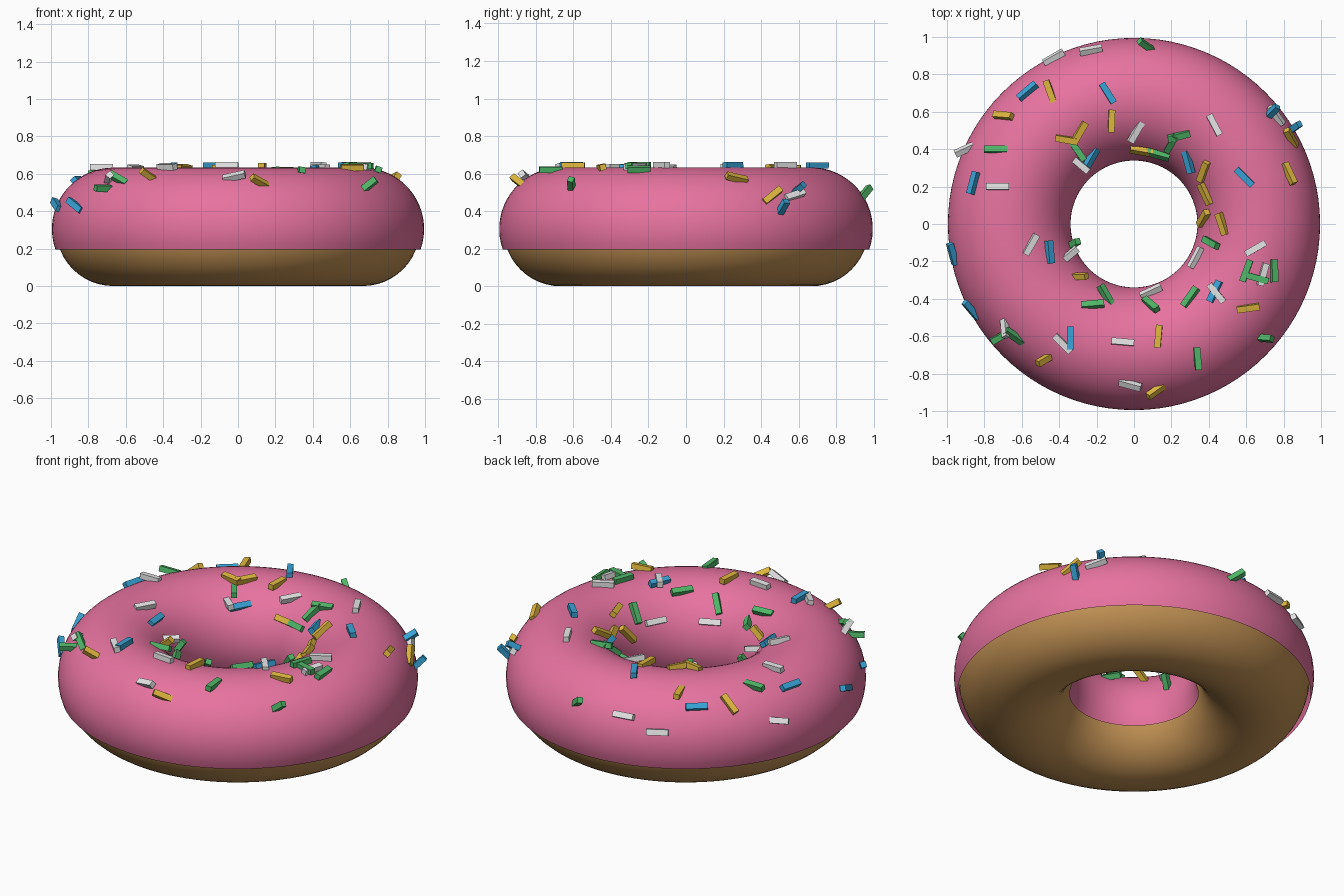
import bpy, bmesh, math
from mathutils import Vector, Matrix

if "Cube" in bpy.data.objects:
    bpy.data.objects.remove(bpy.data.objects["Cube"])

MAJOR, MID_Z = 0.667, 0.305      # ring radius and height of the tube centre
DOUGH_R, ICING_R = 0.305, 0.328  # tube radii
SIT_R = 0.341                    # tube radius on which sprinkle centres sit


def material(name, rgb):
    m = bpy.data.materials.new(name)
    m.diffuse_color = (*rgb, 1)
    m.use_nodes = True
    m.node_tree.nodes["Principled BSDF"].inputs["Base Color"].default_value = m.diffuse_color
    return m


def add_object(name, bm, mat):
    mesh = bpy.data.meshes.new(name)
    bm.to_mesh(mesh)
    bm.free()
    mesh.materials.append(mat)
    ob = bpy.data.objects.new(name, mesh)
    bpy.context.collection.objects.link(ob)
    return ob


def tube(name, radius, start, end, steps, mat, segments=96):
    """Sweep an arc of the tube's section around the z axis."""
    bm = bmesh.new()
    closed = end - start >= 2 * math.pi - 1e-6
    rings = []
    for i in range(steps if closed else steps + 1):
        a = start + (end - start) * i / steps
        r, z = MAJOR + radius * math.cos(a), MID_Z + radius * math.sin(a)
        rings.append([bm.verts.new((r * math.cos(t), r * math.sin(t), z))
                      for t in (2 * math.pi * k / segments for k in range(segments))])
    for i in range(steps):
        lo, hi = rings[i], rings[(i + 1) % len(rings)]
        for k in range(segments):
            n = (k + 1) % segments
            bm.faces.new((lo[k], lo[n], hi[n], hi[k])).smooth = True
    return add_object(name, bm, mat)


def sprinkles(name, mat, spots):
    """Small bars on the icing: x, y, heading and optional pitch in degrees."""
    bm = bmesh.new()
    for x, y, heading, *pitch in spots:
        h, p = math.radians(heading), math.radians(pitch[0] if pitch else 0)
        r = math.hypot(x, y)
        out = max(-0.33, min(0.33, r - MAJOR))
        up = math.sqrt(SIT_R ** 2 - out ** 2)
        normal = Vector((x / r * out, y / r * out, up))
        along = Vector((math.cos(h) * math.cos(p), math.sin(h) * math.cos(p), math.sin(p)))
        side = normal.cross(along).normalized()
        top = along.cross(side)
        rot = Matrix((along, side, top)).transposed().to_4x4()
        place = Matrix.Translation((x, y, MID_Z + up)) @ rot
        bmesh.ops.create_cube(bm, size=1,
                              matrix=place @ Matrix.Diagonal((0.122, 0.034, 0.032, 1)))
    return add_object(name, bm, mat)


# Dough ring and the open icing shell over it
tube("dough", DOUGH_R, 0, 2 * math.pi, 48, material("dough brown", (0.55, 0.29, 0.09)))
edge = math.asin(-0.11 / ICING_R)
tube("icing", ICING_R, edge, math.pi - edge, 36, material("icing pink", (0.80, 0.17, 0.35)))

# Sprinkles, one object for each colour
sprinkles("white_sprinkles", material("sprinkle white", (0.80, 0.80, 0.80)), [
    (-.43, .89, 30), (-.23, .93, 10), (-.90, .40, 25), (-.73, .20, 0), (-.55, -.11, 60),
    (-.35, -.17, 40), (-.38, -.64, -45), (-.69, -.55, -85, 25), (-.06, -.63, -5),
    (-.02, -.86, -15, 12), (.09, -.36, 25), (.33, -.18, 62), (.44, -.37, -50),
    (.65, -.13, 30), (.69, -.27, 75), (.43, .53, -62), (.01, .49, 60),
    (-.29, .32, -40), (.76, .58, -55, -15)])
sprinkles("blue_sprinkles", material("sprinkle blue", (0.04, 0.37, 0.68)), [
    (-.57, .71, 40), (-.14, .70, -58), (-.23, .35, 60), (-.86, .22, 75),
    (-.45, -.15, -85), (-.97, -.16, -75, -22), (-.87, -.46, -50, -28), (-.34, -.61, 90),
    (.43, -.36, 65), (.59, .25, -45), (.29, .33, -75), (.73, .59, 45, 30),
    (.85, .51, 35, 45)])
sprinkles("yellow_sprinkles", material("sprinkle yellow", (0.75, 0.48, 0.05)), [
    (-.45, .71, -70), (-.70, .58, -5, 40), (-.36, .45, -10), (-.29, .49, 60),
    (-.12, .55, 88), (.04, .39, -10), (.37, .28, 70, 30), (.38, .16, -65),
    (.47, 0, -72), (.37, .03, 60, 50), (.83, .27, -65, 12), (.84, .46, -60, -35),
    (-.30, -.28, 0, 40), (-.47, -.72, 30, -30), (.13, -.60, 85), (.12, -.89, 35, -24),
    (.61, -.45, 8)])
sprinkles("green_sprinkles", material("sprinkle green", (0.08, 0.47, 0.14)), [
    (.07, .95, -35, -35), (-.74, .40, 0), (-.30, .39, -55), (.13, .37, -15),
    (.24, .47, 15), (.20, .43, 60, 40), (-.33, -.11, 30, 55), (-.22, -.43, 5),
    (-.15, -.38, -60), (.09, -.43, -40, 45), (.30, -.39, 55), (.41, -.10, -30, 50),
    (.60, -.25, 70), (.66, -.29, -15), (.75, -.25, -88), (.34, -.72, -85),
    (.69, -.61, -5, 38), (-.71, -.60, 30), (-.64, -.60, -35, -25)])
